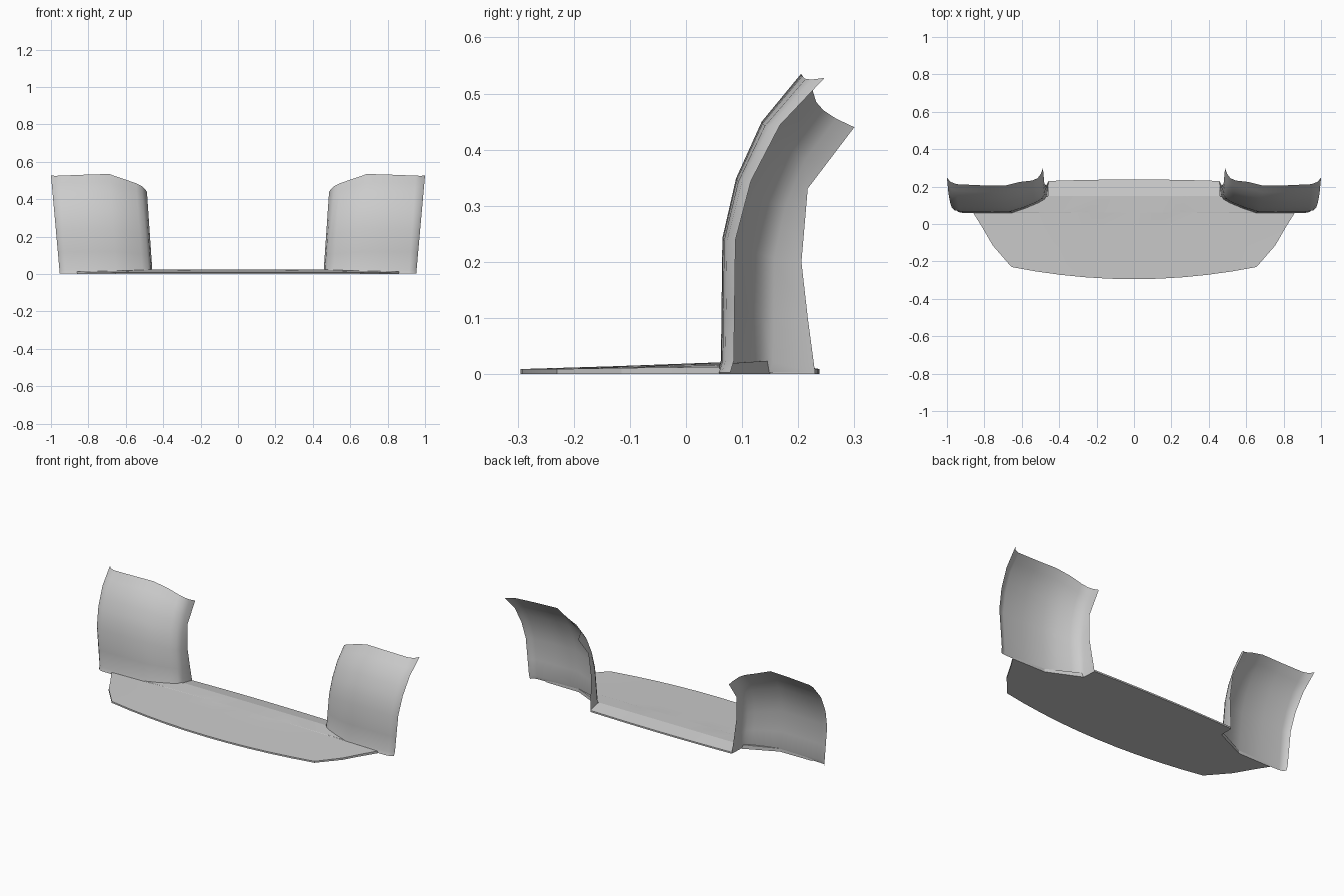
import bpy, math

if "Cube" in bpy.data.objects:
    bpy.data.objects.remove(bpy.data.objects["Cube"])


def add_mesh(name, verts, faces, angle=40):
    me = bpy.data.meshes.new(name)
    me.from_pydata(verts, [], faces)
    me.update()
    ob = bpy.data.objects.new(name, me)
    bpy.context.collection.objects.link(ob)
    bpy.ops.object.select_all(action='DESELECT')
    ob.select_set(True)
    bpy.context.view_layer.objects.active = ob
    bpy.ops.object.shade_smooth_by_angle(angle=math.radians(angle))
    return ob


def lerp_table(table, t):
    for (a, va), (b, vb) in zip(table, table[1:]):
        if t <= b:
            return va + (vb - va) * (t - a) / (b - a)
    return table[-1][1]


# Curved side panel: columns run up the sheet, from outer edge to inner flange
# each column: bottom x, top x, bottom y, top y, top z
COLUMNS = [
    (0.953, 1.000, 0.085, 0.247, 0.528),
    (0.940, 0.980, 0.070, 0.225, 0.525),
    (0.915, 0.950, 0.065, 0.213, 0.526),
    (0.790, 0.820, 0.063, 0.207, 0.531),
    (0.650, 0.690, 0.062, 0.205, 0.535),
    (0.580, 0.610, 0.085, 0.225, 0.508),
    (0.510, 0.545, 0.113, 0.232, 0.485),
    (0.477, 0.515, 0.132, 0.245, 0.470),
    (0.463, 0.498, 0.155, 0.268, 0.455),
]
LEAN = [(0, 0), (0.45, 0.02), (0.65, 0.19), (0.84, 0.51), (1, 1)]
FLANGE_Y = [(0, 0.23), (0.43, 0.205), (0.75, 0.217), (1, 0.30)]
STEPS = [0, 0.04, 0.22, 0.45, 0.56, 0.65, 0.75, 0.84, 0.92, 1]

verts, faces = [], []
for t in STEPS:
    foot = 0.006 if t == 0 else 0
    for x0, x1, y0, y1, z1 in COLUMNS:
        verts.append((x0 + (x1 - x0) * t,
                      y0 + (y1 - y0) * lerp_table(LEAN, t) - foot,
                      0.003 + (z1 - 0.003) * t))
    verts.append((0.457 + 0.03 * t, lerp_table(FLANGE_Y, t), 0.003 + 0.437 * t))
n = len(COLUMNS) + 1
for r in range(len(STEPS) - 1):
    for c in range(n - 1):
        a = r * n + c
        faces.append((a + 1, a, a + n, a + n + 1))
panel = add_mesh("side_panel", verts, faces, 50)
panel.modifiers.new("mirror", 'MIRROR').use_axis[0] = True

# Flat lower splitter: wedge-shaped plate, as strips of mirrored stations
# each station: half width, y at the middle, y at the ends, top z middle, top z ends
STATIONS = [
    (0.655, -0.295, -0.230, 0.009, 0.009),
    (0.755, -0.130, -0.115, 0.014, 0.011),
    (0.810, -0.020, -0.020, 0.018, 0.012),
    (0.860, 0.060, 0.060, 0.021, 0.013),
    (0.650, 0.062, 0.062, 0.021, 0.018),
    (0.460, 0.150, 0.150, 0.024, 0.024),
    (0.457, 0.238, 0.230, 0.009, 0.009),
]
SEG = 10
pv, pf = [], []
for level in (1, 0):
    for w, ym, ye, zm, ze in STATIONS:
        for i in range(SEG + 1):
            u = 2 * i / SEG - 1
            k = u * u
            z = zm + (ze - zm) * k if level else 0.0
            pv.append((u * w, ym + (ye - ym) * k, z))
m = SEG + 1
rows = len(STATIONS)
off = m * rows
for r in range(rows - 1):
    for i in range(SEG):
        a = r * m + i
        pf.append((a, a + 1, a + m + 1, a + m))
        pf.append((off + a + m, off + a + m + 1, off + a + 1, off + a))
    for i in (0, SEG):
        a = r * m + i
        quad = (a, a + m, off + a + m, off + a)
        pf.append(quad if i == 0 else quad[::-1])
for r in (0, rows - 1):
    for i in range(SEG):
        a = r * m + i
        quad = (a, off + a, off + a + 1, a + 1)
        pf.append(quad if r == 0 else quad[::-1])
add_mesh("splitter_plate", pv, pf, 8)
